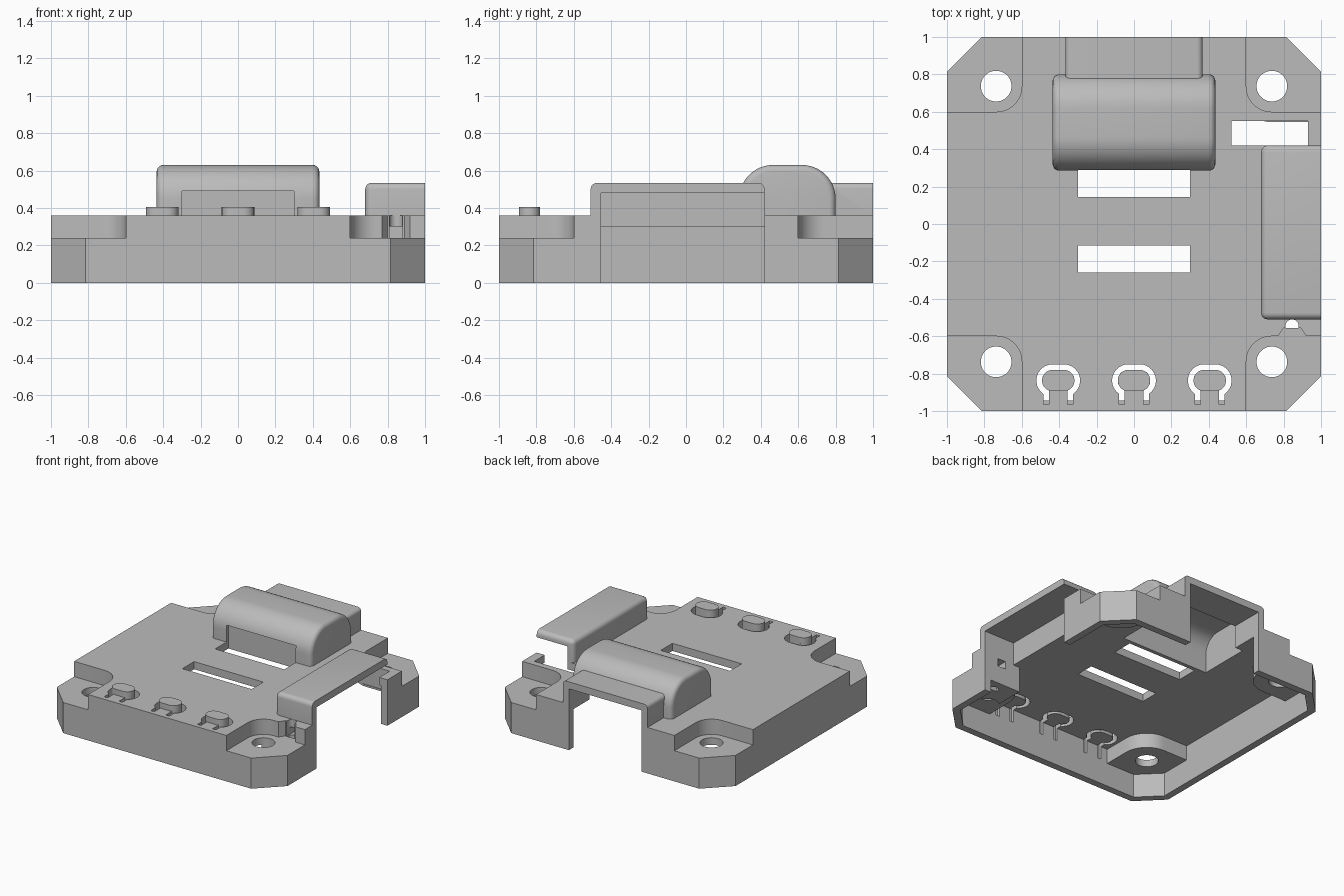
import bpy, bmesh, math
from mathutils import Vector

if "Cube" in bpy.data.objects:
    bpy.data.objects.remove(bpy.data.objects["Cube"], do_unlink=True)

WALL = 0.055
grey = bpy.data.materials.new("plain grey")
grey.use_nodes = True
COLOUR = (0.5, 0.5, 0.5, 1)
grey.diffuse_color = COLOUR
grey.node_tree.nodes["Principled BSDF"].inputs["Base Color"].default_value = COLOUR


def prism(name, pts, lo, hi, along_x=False, bevel=0, caps_only=False):
    """Extrude a profile along z (or x), optionally rounding edges."""
    bm = bmesh.new()
    place = (lambda a, b, h: (h, a, b)) if along_x else (lambda a, b, h: (a, b, h))
    rings = [[bm.verts.new(place(a, b, h)) for a, b in pts] for h in (lo, hi)]
    bm.faces.new(rings[0])
    bm.faces.new(rings[1])
    n = len(pts)
    for i in range(n):
        j = (i + 1) % n
        bm.faces.new((rings[0][i], rings[0][j], rings[1][j], rings[1][i]))
    bmesh.ops.recalc_face_normals(bm, faces=bm.faces)
    if bevel:
        edges = [e for e in bm.edges
                 if not caps_only or abs(e.verts[0].co.x - e.verts[1].co.x) < 1e-4]
        bmesh.ops.bevel(bm, geom=edges, offset=bevel, segments=5, profile=0.5,
                        affect='EDGES', clamp_overlap=True)
    mesh = bpy.data.meshes.new(name)
    bm.to_mesh(mesh)
    bm.free()
    mesh.materials.append(grey)
    obj = bpy.data.objects.new(name, mesh)
    bpy.context.collection.objects.link(obj)
    return obj


def box(name, x, y, z, bevel=0):
    return prism(name, [(x[0], y[0]), (x[1], y[0]), (x[1], y[1]), (x[0], y[1])],
                 z[0], z[1], bevel=bevel)


def combine(target, other, op='DIFFERENCE'):
    """Apply a boolean and drop the helper."""
    mod = target.modifiers.new("boolean", 'BOOLEAN')
    mod.object, mod.operation, mod.solver = other, op, 'EXACT'
    bpy.context.view_layer.update()
    deps = bpy.context.evaluated_depsgraph_get()
    mesh = bpy.data.meshes.new_from_object(target.evaluated_get(deps))
    target.modifiers.clear()
    target.data = mesh
    bpy.data.objects.remove(other, do_unlink=True)


def arc(cx, cy, r, start, end, n=12):
    angles = [math.radians(start + (end - start) * i / n) for i in range(n + 1)]
    return [(cx + r * math.cos(a), cy + r * math.sin(a)) for a in angles]


def octagon(half, flat):
    return [(half, -flat), (half, flat), (flat, half), (-flat, half),
            (-half, flat), (-half, -flat), (-flat, -half), (flat, -half)]


def corner(name, sx, sy, edge, r, z):
    """Corner block with one rounded inner corner."""
    pts = [(1.2, 1.2), (edge, 1.2)] + arc(edge + r, edge + r, r, 180, 270) + [(1.2, edge)]
    return prism(name, [(sx * a, sy * b) for a, b in pts], z[0], z[1])


def arch(y0, y1, bottom, top, r):
    return ([(y0, bottom), (y1, bottom)] + arc(y1 - r, top - r, r, 0, 90)
            + arc(y0 + r, top - r, r, 90, 180))


CORNERS = [(sx, sy) for sx in (-1, 1) for sy in (-1, 1)]

# Outer body with raised covers
shell = prism("case_shell", octagon(1, 0.815), 0, 0.36)
side = box("side_cover", (0.68, 1.2), (-0.51, 0.42), (0.31, 0.535), 0.035)
combine(side, box("trim", (1, 1.5), (-1, 1), (0, 1)))
channel = box("rear_channel", (-0.367, 0.367), (0.6, 1.2), (0.31, 0.535), 0.03)
combine(channel, box("trim", (-1, 1), (1, 1.5), (0, 1)))
dome = prism("dome", arch(0.285, 0.8, 0.31, 0.63, 0.18), -0.435, 0.435, True, 0.035, True)
for part in (side, channel, dome):
    combine(shell, part, 'UNION')
for sx, sy in CORNERS:
    combine(shell, corner("pocket", sx, sy, 0.6, 0.135, (0.24, 0.5)))

# Hollow interior, leaving walls around the corner pockets
cavity = prism("cavity", octagon(1 - WALL, 0.79), -0.1, 0.30)
for sx, sy in CORNERS:
    combine(cavity, corner("pocket_wall", sx, sy, 0.6 - WALL, 0.19, (0.185, 0.5)))
combine(cavity, box("notch_wall", (0.68, 1.2), (-0.7, -0.455), (0.1, 0.5)))
combine(shell, cavity)
combine(shell, box("side_opening", (0.735, 1.2), (-0.455, 0.421), (-0.1, 0.48)))
combine(shell, box("rear_opening", (-0.315, 0.315), (0.6, 1.2), (-0.1, 0.48)))
combine(shell, prism("dome_hollow", arch(0.34, 0.745, 0.2, 0.575, 0.13), -0.38, 0.38, True))

# Slots and the small cable notch
for x, y, z in [((-0.3, 0.3), (-0.26, -0.115), (0.2, 0.5)),
                ((-0.3, 0.3), (0.145, 0.31), (0.2, 0.49)),
                ((0.52, 0.93), (0.419, 0.55), (0.2, 0.45)),
                ((0.81, 0.88), (-0.65, -0.40), (0.24, 0.30))]:
    combine(shell, box("slot", x, y, z))
combine(shell, prism("notch_flare", [(0.77, -0.62), (0.92, -0.62), (0.92, -0.6),
                                     (0.89, -0.555), (0.8, -0.555), (0.77, -0.6)], 0.24, 0.5))
combine(shell, prism("notch_hole", [(0.88, -0.556), (0.88, -0.545)]
                     + arc(0.845, -0.545, 0.035, 0, 180) + [(0.81, -0.556)], 0.05, 0.5))

# Screw holes
for sx, sy in CORNERS:
    combine(shell, prism("screw_hole", arc(sx * 0.737, sy * 0.737, 0.082, 0, 352.5, 47),
                         0.05, 0.5))

# Flexible push buttons with horseshoe gaps
BY = -0.837
for i, bx in enumerate((-0.405, 0, 0.405)):
    outer = arc(0.03, BY, 0.087, -55, 90) + arc(-0.03, BY, 0.087, 90, 235)
    inner = arc(-0.03, BY, 0.057, 250, 90) + arc(0.03, BY, 0.057, 90, -70)
    gap = ([(0.08, -0.965)] + outer + [(-0.08, -0.965), (-0.05, -0.965)]
           + inner + [(0.05, -0.965)])
    combine(shell, prism("gap", [(bx + a, b) for a, b in gap], 0.2, 0.5))
    pad = arc(0.03, BY, 0.057, -90, 90) + arc(-0.03, BY, 0.057, 90, 270)
    button = prism("button_" + str(i + 1), [(bx + a, b) for a, b in pad], 0.31, 0.405)

# Smooth rounded areas, keep edges sharp
for obj in bpy.context.collection.objects:
    if obj.type == 'MESH' and (obj == shell or obj.name.startswith("button_")):
        obj.data.materials.clear()
        obj.data.materials.append(grey)
        obj.data.polygons.foreach_set("material_index", [0] * len(obj.data.polygons))
        bpy.ops.object.select_all(action='DESELECT')
        obj.select_set(True)
        bpy.context.view_layer.objects.active = obj
        bpy.ops.object.shade_smooth_by_angle(angle=math.radians(30))
